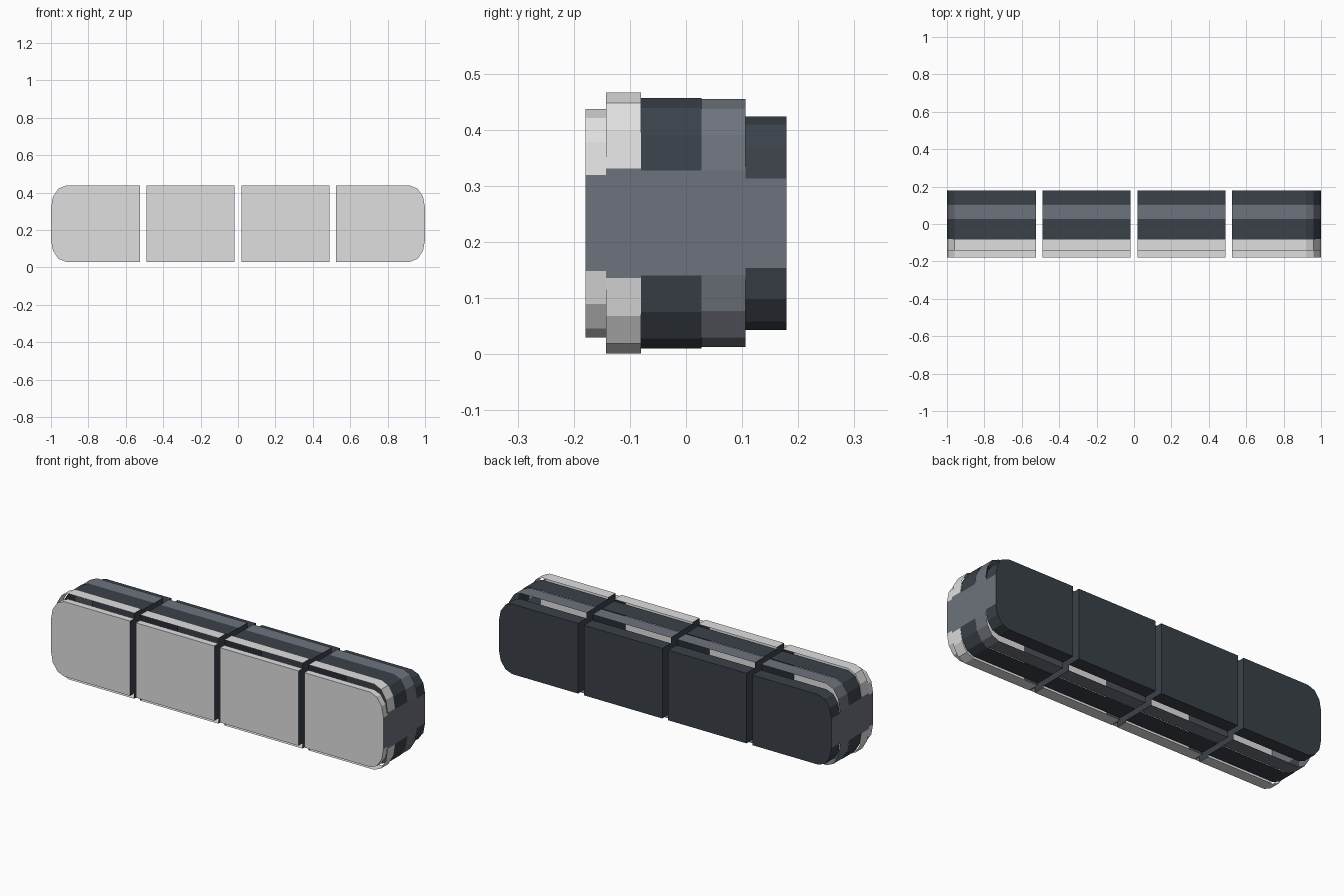
import bpy, bmesh, math

if "Cube" in bpy.data.objects:
    bpy.data.objects.remove(bpy.data.objects["Cube"])


def material(name, rgb):
    m = bpy.data.materials.new(name)
    m.diffuse_color = (*rgb, 1)
    m.use_nodes = True
    m.node_tree.nodes["Principled BSDF"].inputs["Base Color"].default_value = m.diffuse_color
    return m


LIGHT = material("light grey", (0.74, 0.74, 0.74))
GREY = material("mid grey", (0.155, 0.171, 0.202))
DARK = material("dark slate", (0.042, 0.053, 0.066))

ZC = 0.2335           # middle height of every band
RX = 0.08             # corner depth along x
SEGMENTS = [(-1, -0.524), (-0.489, -0.0175), (0.0175, 0.489), (0.524, 1)]
# name, y start, y end, half height, colour, capped side
BANDS = [
    ("front_panel", -0.179, -0.143, 0.2035, LIGHT, "front"),
    ("front_rim", -0.143, -0.08, 0.2325, LIGHT, None),
    ("middle_band", -0.08, 0.028, 0.223, DARK, None),
    ("rear_band", 0.028, 0.106, 0.221, GREY, None),
    ("back_panel", 0.106, 0.179, 0.1905, DARK, "back"),
]


def corner(x, half, sx, sz):
    """Corner points; rounded with three facets at the outer ends."""
    if abs(x) < 0.99:
        return [(x, ZC + sz * half)]
    flat = 0.42 * half
    pts = []
    for k in range(4):
        t = math.radians(30 * k)
        pts.append((x - sx * RX * (1 - math.cos(t)),
                    ZC + sz * (flat + (half - flat) * math.sin(t))))
    return pts


def band(name, x0, x1, y0, y1, half, colour, cap):
    # Outline runs counter-clockwise seen from the front
    outline = (corner(x0, half, -1, -1) + corner(x1, half, 1, -1)[::-1]
               + corner(x1, half, 1, 1) + corner(x0, half, -1, 1)[::-1])
    bm = bmesh.new()
    front = [bm.verts.new((x, y0, z)) for x, z in outline]
    back = [bm.verts.new((x, y1, z)) for x, z in outline]
    n = len(outline)
    for i in range(n):
        j = (i + 1) % n
        f = bm.faces.new((front[i], back[i], back[j], front[j]))
        # Upright walls: grey on the outer ends, dark inside the gaps
        if abs(outline[i][0] - outline[j][0]) < 1e-5:
            f.material_index = 1 if abs(outline[i][0]) > 0.99 else 2
    if cap == "front":
        bm.faces.new(front)
    elif cap == "back":
        bm.faces.new(back[::-1])
    me = bpy.data.meshes.new(name)
    bm.to_mesh(me)
    bm.free()
    for m in (colour, GREY, DARK):
        me.materials.append(m)
    bpy.context.collection.objects.link(bpy.data.objects.new(name, me))


# Four hollow blocks, each made of five stepped open bands
for s, (x0, x1) in enumerate(SEGMENTS, 1):
    for name, *spec in BANDS:
        band(f"{name}_{s}", x0, x1, *spec)
